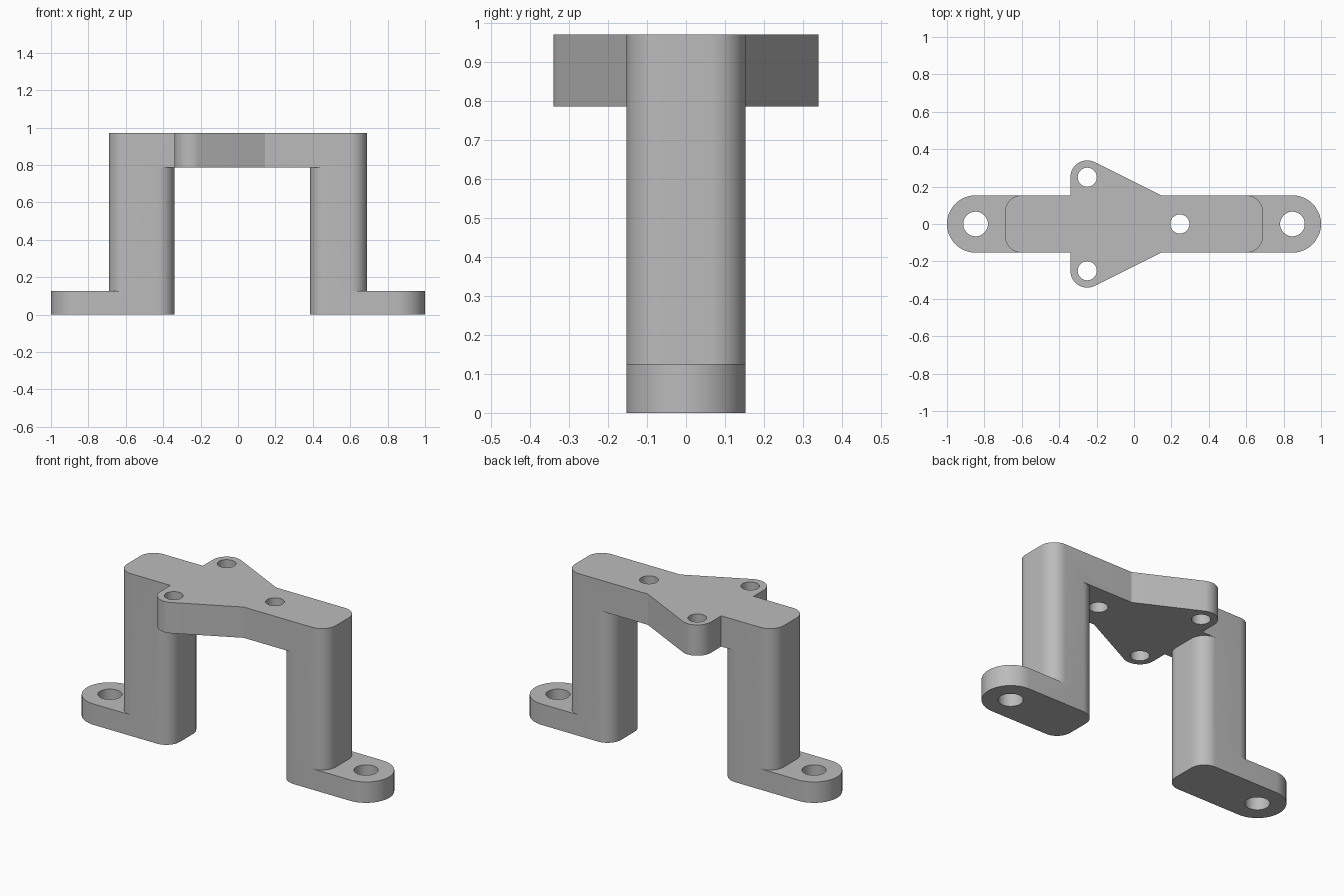
import bpy, bmesh, math

cube = bpy.data.objects.get("Cube")
if cube:
    bpy.data.objects.remove(cube, do_unlink=True)

grey = bpy.data.materials.new("plain grey")
grey.use_nodes = True
colour = (0.5, 0.5, 0.5, 1)
grey.diffuse_color = colour
grey.node_tree.nodes["Principled BSDF"].inputs["Base Color"].default_value = colour

HALF, FILLET = 0.153, 0.09           # half depth and corner radius of the legs
FOOT_TOP, PLATE_BOTTOM, TOP = 0.125, 0.786, 0.97


def arc(cx, cy, r, start, end, steps=12):
    angles = [math.radians(start + (end - start) * i / steps) for i in range(steps + 1)]
    return [(cx + r * math.cos(a), cy + r * math.sin(a)) for a in angles]


def right_end(x, r):
    """Rounded +x end of a bar, from front to back."""
    return arc(x - r, r - HALF, r, -90, 0) + arc(x - r, HALF - r, r, 0, 90)


def left_end(x, r):
    """Rounded -x end of a bar, from back to front."""
    return [(2 * x - px, py) for px, py in reversed(right_end(x, r))]


def prism(name, outline, z0, z1):
    bm = bmesh.new()
    face = bm.faces.new([bm.verts.new((x, y, z0)) for x, y in outline])
    bmesh.ops.remove_doubles(bm, verts=bm.verts, dist=1e-5)
    up = bmesh.ops.extrude_face_region(bm, geom=bm.faces[:])["geom"]
    bmesh.ops.translate(bm, verts=[v for v in up if isinstance(v, bmesh.types.BMVert)],
                        vec=(0, 0, z1 - z0))
    bmesh.ops.recalc_face_normals(bm, faces=bm.faces)
    mesh = bpy.data.meshes.new(name)
    bm.to_mesh(mesh)
    bm.free()
    mesh.materials.append(grey)
    obj = bpy.data.objects.new(name, mesh)
    bpy.context.collection.objects.link(obj)
    return obj


def combine(target, tool, operation):
    mod = target.modifiers.new(operation, 'BOOLEAN')
    mod.operation, mod.object, mod.solver = operation, tool, 'EXACT'
    bpy.context.view_layer.objects.active = target
    bpy.ops.object.modifier_apply(modifier=mod.name)
    bpy.data.objects.remove(tool, do_unlink=True)


# Top plate: bar with two round lobes that taper into it
slope = math.degrees(math.atan(2))
lobe = arc(-0.25, 0.25, 0.09, slope, 180, 20)
tx, ty = lobe[0]
bend = (tx + 2 * (ty - HALF), HALF)
back = [bend] + lobe + [(-0.34, HALF)]
front = [(x, -y) for x, y in reversed(back)]
bracket = prism("bracket", right_end(0.69, FILLET) + back + left_end(-0.69, FILLET) + front,
                PLATE_BOTTOM, TOP)

# Legs standing on round-ended feet
for side, inner in (("right", -0.34), ("left", 0.385)):
    if side == "right":
        leg = right_end(inner, FILLET) + left_end(-0.69, FILLET)
        foot = right_end(inner, FILLET) + left_end(-1, HALF)
    else:
        leg = right_end(0.69, FILLET) + left_end(inner, FILLET)
        foot = right_end(1, HALF) + left_end(inner, FILLET)
    combine(bracket, prism(side + "_leg", leg, FOOT_TOP, PLATE_BOTTOM), 'UNION')
    combine(bracket, prism(side + "_foot", foot, 0, FOOT_TOP), 'UNION')

# Screw holes through the feet and the plate
for x, y, r, z0, z1 in ((-0.847, 0, 0.066, -0.1, 0.3), (0.847, 0, 0.066, -0.1, 0.3),
                        (-0.25, 0.25, 0.051, 0.7, 1.1), (-0.25, -0.25, 0.051, 0.7, 1.1),
                        (0.245, 0, 0.051, 0.7, 1.1)):
    combine(bracket, prism("hole_cutter", arc(x, y, r, 0, 360, 40)[:-1], z0, z1), 'DIFFERENCE')

bpy.ops.object.select_all(action='DESELECT')
bracket.select_set(True)
bpy.context.view_layer.objects.active = bracket
bpy.ops.object.shade_smooth_by_angle(angle=math.radians(25))
